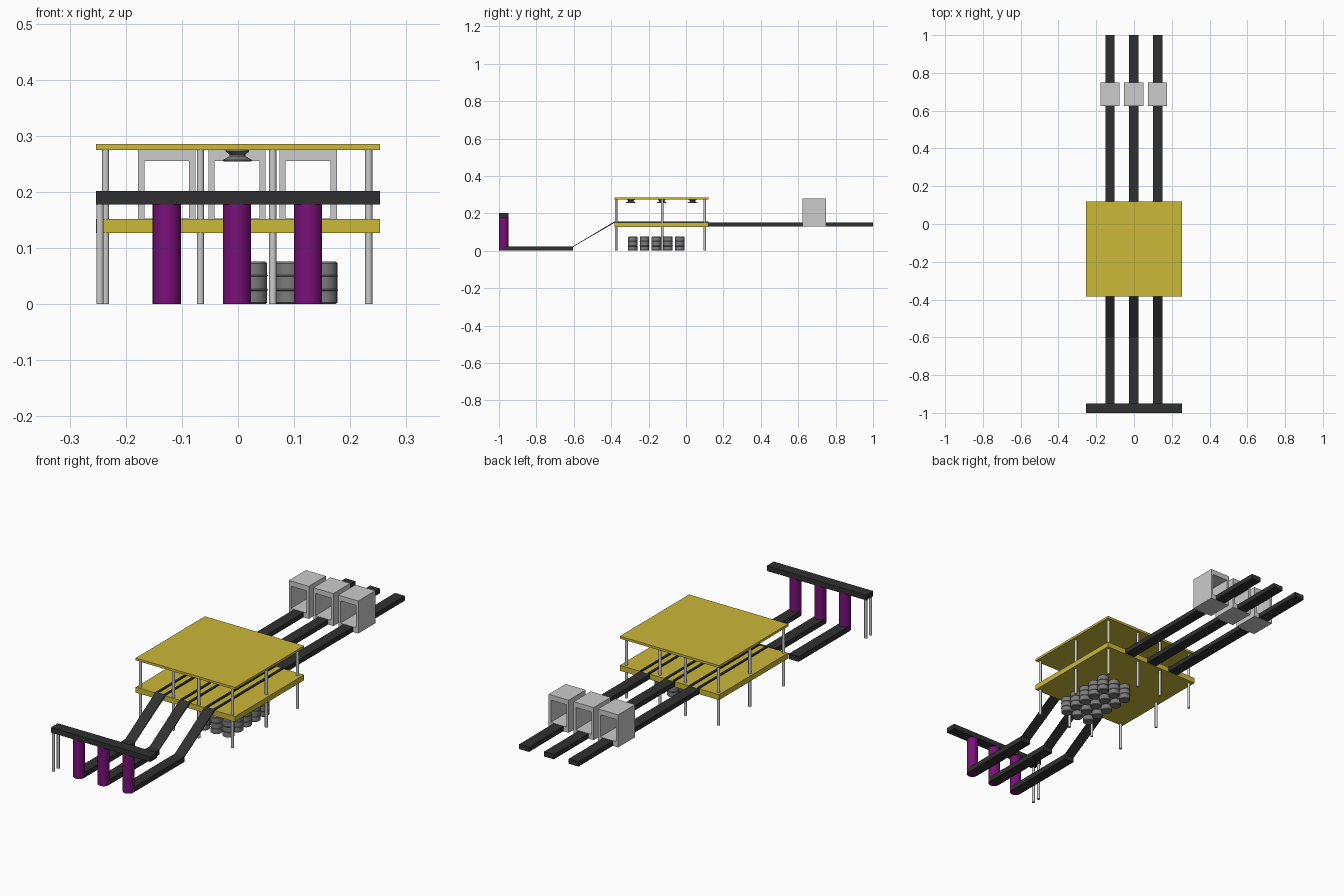
import bpy, bmesh, math
from mathutils import Vector

if "Cube" in bpy.data.objects:
    bpy.data.objects.remove(bpy.data.objects["Cube"])


def material(name, rgb):
    m = bpy.data.materials.new(name)
    m.diffuse_color = (*rgb, 1)
    m.use_nodes = True
    m.node_tree.nodes["Principled BSDF"].inputs["Base Color"].default_value = m.diffuse_color
    return m


YELLOW = material("yellow", (0.60, 0.48, 0.04))
BLACK = material("black", (0.03, 0.03, 0.03))
PURPLE = material("purple", (0.19, 0.005, 0.19))
STEEL = material("dark_steel", (0.2, 0.2, 0.2))


def finish(name, bm, mat, smooth=False):
    bmesh.ops.recalc_face_normals(bm, faces=bm.faces)
    me = bpy.data.meshes.new(name)
    bm.to_mesh(me)
    bm.free()
    ob = bpy.data.objects.new(name, me)
    bpy.context.collection.objects.link(ob)
    if mat:
        me.materials.append(mat)
    if smooth:
        bpy.ops.object.select_all(action='DESELECT')
        ob.select_set(True)
        bpy.context.view_layer.objects.active = ob
        bpy.ops.object.shade_smooth_by_angle(angle=math.radians(35))
    return ob


def extrude(name, loop, offset, mat=None):
    """Closed loop of points swept along an offset."""
    bm = bmesh.new()
    face = bm.faces.new([bm.verts.new(p) for p in loop])
    new = bmesh.ops.extrude_face_region(bm, geom=[face], use_keep_orig=True)
    verts = [g for g in new["geom"] if isinstance(g, bmesh.types.BMVert)]
    bmesh.ops.translate(bm, verts=verts, vec=Vector(offset))
    return finish(name, bm, mat)


def box(name, x, y, z, mat=None):
    loop = [(x[0], y[0], z[0]), (x[1], y[0], z[0]), (x[1], y[1], z[0]), (x[0], y[1], z[0])]
    return extrude(name, loop, (0, 0, z[1] - z[0]), mat)


def lathe(name, x, y, profile, mat=None, n=24):
    """Capped turned shape from (radius, z) points."""
    bm = bmesh.new()
    rings = [[bm.verts.new((x + r * math.cos(2 * math.pi * i / n),
                            y + r * math.sin(2 * math.pi * i / n), z)) for i in range(n)]
             for r, z in profile]
    for a, b in zip(rings, rings[1:]):
        for i in range(n):
            j = (i + 1) % n
            bm.faces.new((a[i], a[j], b[j], b[i]))
    bm.faces.new(rings[0])
    bm.faces.new(rings[-1])
    return finish(name, bm, mat, True)


# platform and roof
box("platform", (-0.253, 0.253), (-0.383, 0.12), (0.127, 0.152), YELLOW)
box("roof", (-0.253, 0.253), (-0.383, 0.12), (0.275, 0.286), YELLOW)

# posts around the platform edge
post_spots = [(x, y) for x in (-0.236, -0.067, 0.062, 0.233) for y in (-0.374, 0.1)]
post_spots += [(-0.236, -0.127), (0.233, -0.127)]
for x, y in post_spots:
    lathe("post", x, y, [(0.0065, 0), (0.0065, 0.276)], None, 16)

# three conveyor lanes
for cx in (-0.127, -0.002, 0.125):
    w = (cx - 0.025, cx + 0.025)
    box("rear_conveyor", w, (0.115, 1.0), (0.13, 0.152), BLACK)
    box("low_conveyor", w, (-0.975, -0.603), (0.0, 0.024), BLACK)
    slope = [(w[0], -0.608, 0.018), (w[0], -0.603, 0.024),
             (w[0], -0.382, 0.157), (w[0], -0.378, 0.152)]
    extrude("slope", slope, (0.05, 0, 0), BLACK)
    for s in (-0.02, 0.02):
        box("platform_rail", (cx + s - 0.005, cx + s + 0.005), (-0.382, 0.12),
            (0.151, 0.157), BLACK)
    # roller tower at the front end
    lathe("roller", cx, -0.975, [(0.025, 0), (0.025, 0.18)], PURPLE, 32)
    # tunnel scanner straddling the lane
    a, b, z0, z1 = cx - 0.051, cx + 0.051, 0.129, 0.279
    box("scanner_floor", (a, b), (0.624, 0.748), (z0, 0.153))
    arch = [(a, z0), (a, z1), (b, z1), (b, z0),
            (b - 0.011, z0), (b - 0.011, 0.255), (a + 0.011, 0.255), (a + 0.011, z0)]
    extrude("scanner_tunnel", [(x, 0.624, z) for x, z in arch], (0, 0.124, 0))

# front beam and its two legs
box("front_beam", (-0.253, 0.253), (-1.0, -0.95), (0.178, 0.202), BLACK)
for y in (-0.993, -0.957):
    lathe("beam_leg", -0.246, y, [(0.0065, 0), (0.0065, 0.18)], None, 16)

# ceiling lamps
for y in (-0.295, -0.13, 0.035):
    lathe("lamp", -0.001, y, [(0.024, 0.254), (0.026, 0.257), (0.014, 0.264),
                              (0.014, 0.267), (0.021, 0.272), (0.021, 0.276)], STEEL)

# barrels stored under the platform
barrel = [(0.022, 0), (0.025, 0.003), (0.025, 0.024), (0.0265, 0.0255), (0.025, 0.027),
          (0.025, 0.049), (0.0265, 0.0505), (0.025, 0.052), (0.025, 0.073), (0.022, 0.076)]
for x in (0.027, 0.09, 0.152):
    for i in range(5):
        lathe("barrel", x, -0.285 + i * 0.063, barrel, STEEL, 24)
